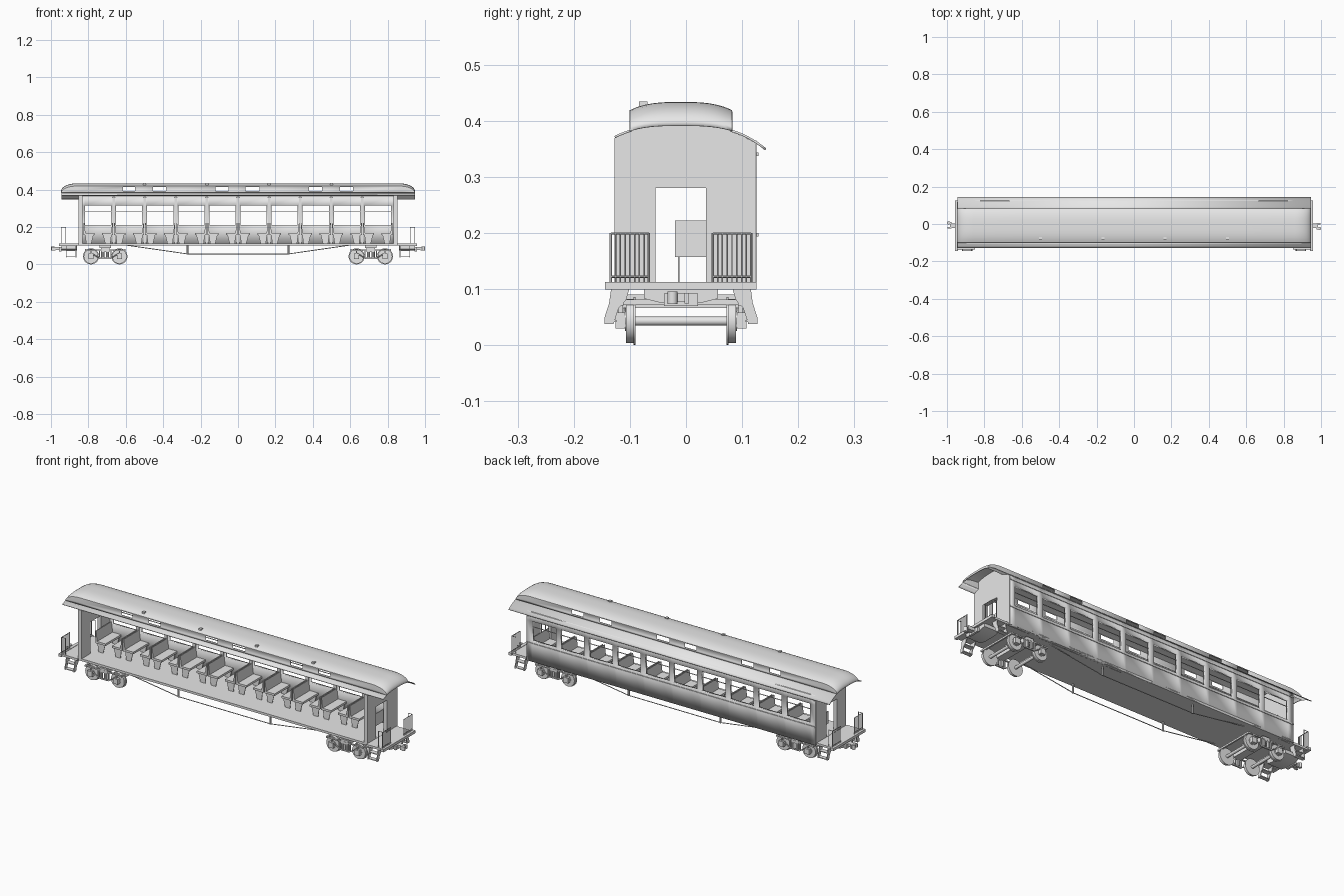
import bpy, bmesh, math
from mathutils import Vector

if "Cube" in bpy.data.objects:
    bpy.data.objects.remove(bpy.data.objects["Cube"])

C = -0.009                      # centreline of the car in y
grey = bpy.data.materials.new("plain grey")
grey.diffuse_color = (0.8, 0.8, 0.8, 1)
grey.use_nodes = True
grey.node_tree.nodes["Principled BSDF"].inputs["Base Color"].default_value = grey.diffuse_color


def finish(name, bm):
    bmesh.ops.recalc_face_normals(bm, faces=bm.faces)
    me = bpy.data.meshes.new(name)
    bm.to_mesh(me)
    bm.free()
    me.materials.append(grey)
    ob = bpy.data.objects.new(name, me)
    bpy.context.collection.objects.link(ob)
    return ob


def boxes(name, items):
    """Each item is (x0, x1, y0, y1, z0, z1)."""
    bm = bmesh.new()
    for x0, x1, y0, y1, z0, z1 in items:
        vs = bmesh.ops.create_cube(bm, size=1)["verts"]
        for v in vs:
            v.co = ((x0 + x1) / 2 + v.co.x * (x1 - x0), (y0 + y1) / 2 + v.co.y * (y1 - y0),
                    (z0 + z1) / 2 + v.co.z * (z1 - z0))
    return finish(name, bm)


def rods(name, items, n=8):
    """Each item is (start, end, radius)."""
    bm = bmesh.new()
    for a, b, r in items:
        a, b = Vector(a), Vector(b)
        vs = bmesh.ops.create_cone(bm, cap_ends=True, segments=n, radius1=r, radius2=r,
                                   depth=(b - a).length)["verts"]
        q = Vector((0, 0, 1)).rotation_difference(b - a)
        for v in vs:
            v.co = q @ v.co + (a + b) / 2
    return finish(name, bm)


def plates(name, outlines, axis):
    """Each outline is (points, start, end), pushed along x or y."""
    bm = bmesh.new()
    for pts, a, b in outlines:
        vs = [bm.verts.new((a, p, z) if axis == "x" else (p, a, z)) for p, z in pts]
        f = bm.faces.new(vs)
        ex = bmesh.ops.extrude_face_region(bm, geom=[f])["geom"]
        d = (b - a, 0, 0) if axis == "x" else (0, b - a, 0)
        bmesh.ops.translate(bm, vec=d, verts=[g for g in ex if isinstance(g, bmesh.types.BMVert)])
    return finish(name, bm)


def sheet(name, us, vs, point, thick, hole=lambda i, j: False):
    bm = bmesh.new()
    g = [[bm.verts.new(point(u, v)) for v in vs] for u in us]
    for i in range(len(us) - 1):
        for j in range(len(vs) - 1):
            if not hole(i, j):
                bm.faces.new((g[i][j], g[i + 1][j], g[i + 1][j + 1], g[i][j + 1]))
    ob = finish(name, bm)
    m = ob.modifiers.new("thickness", "SOLIDIFY")
    m.thickness, m.offset = thick, 0
    return ob


def low(d):
    return 0.391 - 12.2 * abs(d) ** 3


def high(d):
    return 0.432 - 0.014 * (abs(d) / 0.09) ** 3


# Roof: lower eaves
spread = lambda a, b, n: [a + (b - a) * k / n for k in range(n + 1)]
eave = lambda x, d: (x, C + d, low(d))
sheet("front_lower_roof", (-0.945, 0.945), spread(-0.118, -0.088, 3), eave, 0.004)
sheet("rear_lower_roof", (-0.945, 0.945), spread(0.088, 0.151, 6), eave, 0.004)

# Roof: raised centre with side lights and rounded-down ends
lights = [(-0.615, -0.55), (-0.455, -0.385), (-0.12, -0.05), (0.04, 0.115), (0.38, 0.45), (0.545, 0.615)]
curve = [0.86 + 0.085 * math.sin(k * math.pi / 16) for k in range(9)]
xs = sorted([-c for c in curve] + [e for w in lights for e in w] + curve)
rise = [0, 0.3, 0.92]
rows = [(-0.09, t) for t in rise] + [(d, 1) for d in spread(-0.09, 0.09, 14)] + [(0.09, t) for t in rise[::-1]]


def raised(x, row):
    d, t = row
    f = math.sqrt(max(0, 1 - (max(0, abs(x) - 0.86) / 0.085) ** 2))
    return (x, C + d, low(d) + t * f * (high(d) - low(d)))


starts = [w[0] for w in lights]
sheet("raised_roof", xs, rows, raised, 0.003,
      lambda i, j: xs[i] in starts and j in (1, len(rows) - 3))
boxes("roof_vents", [(x - .007, x + .007, C - .075, C - .06, 0.42, 0.434) for x in (-.5, -.166, .166, .5)])

# Rear wall with ten windows
P, W = 0.1663, 0.07
wx = sorted([-0.85, 0.85] + [(k - 4.5) * P + s * W for k in range(10) for s in (-1, 1)])
sheet("rear_wall", wx, (0.1, 0.21, 0.315, 0.365), lambda x, z: (x, 0.1185, z), 0.015,
      lambda i, j: j == 1 and i % 2 == 1)
boxes("wall_mouldings", [(-0.85, 0.85, 0.125, 0.129, z - .003, z + .003) for z in (0.197, 0.34)])
boxes("window_bars", [(-0.84, 0.84, 0.117, 0.12, 0.282, 0.285)])
boxes("wall_pillars", [(k * P - .007, k * P + .007, 0.106, 0.112, 0.112, 0.36) for k in range(-4, 5)])

# End walls with doorway
top = [(C + d, low(d) - .002) for d in (0.134, 0.11, 0.0905)] + \
      [(C + d, high(d) - .002) for d in spread(0.088, -0.088, 8)] + \
      [(C + d, low(d) - .002) for d in (-0.0905, -0.104, -0.118)]
door = [(-0.127, 0.1), (-0.054, 0.1), (-0.054, 0.28), (0.036, 0.28), (0.036, 0.1), (0.125, 0.1)]
plates("end_walls", [(door + top, s * 0.832, s * 0.852) for s in (-1, 1)], "x")

# Floor and platforms
boxes("floor", [(-0.852, 0.852, -0.127, 0.126, 0.1, 0.112)])
boxes("platforms", [(s * 0.85, s * 0.955, C - .127, C + .127, 0.1, 0.111) for s in (-1, 1)]
      + [(s * 0.94, s * 0.957, C - .135, C + .135, 0.099, 0.113) for s in (-1, 1)])
beam = [(C + a, z) for a, z in ((-.066, .104), (.066, .104), (.066, .083), (.034, .075), (-.034, .075), (-.066, .083))]
plates("end_beams", [(beam, s * 0.86, s * 0.945) for s in (-1, 1)], "x")

# Couplers
boxes("coupler_shanks", [(s * 0.93, s * 0.985, C - .012, C + .012, 0.077, 0.092) for s in (-1, 1)]
      + [(s * 0.945, s * 0.957, C - .03, C + .03, 0.07, 0.092) for s in (-1, 1)]
      + [(s * 0.975, s * 0.996, C + s * a, C + s * b, 0.074, 0.093) for s in (-1, 1) for a, b in ((-.02, -.01), (.006, .014))])
rods("coupler_knuckles", [((s * 0.991, C - s * .015, 0.073), (s * 0.991, C - s * .015, 0.096), 0.009) for s in (-1, 1)], 12)

# Platform railings
rail = []
for s in (-1, 1):
    for t in (-1, 1):
        a, b = C + t * 0.057, C + t * 0.125
        for k in range(9):
            y = a + (b - a) * k / 8
            rail.append(((s * .945, y, .11), (s * .945, y, .2), 0.0022 if k % 8 == 0 else 0.0013))
        rail += [((s * .945, a, z), (s * .945, b, z), 0.0018) for z in (0.199, 0.122)]
        rail += [((s * .945, b, .199), (s * .922, b, .199), 0.0015), ((s * .922, b, .11), (s * .922, b, .2), 0.0018)]
rods("platform_railings", rail, 6)

# Steps
side = ((.124, .104), (.092, .1), (.098, .08), (.111, .066), (.12, .038), (.136, .038), (.136, .05), (.128, .075))
strings, treads = [], []
for s in (-1, 1):
    for t in (-1, 1):
        pts = [(C + t * a, z) for a, z in side]
        strings += [(pts, s * x, s * (x + .004)) for x in (0.864, 0.916)]
        treads += [(s * .865, s * .918, C + t * a, C + t * b, z, z + .004) for a, b, z in ((.115, .136, .041), (.102, .127, .071))]
plates("step_sides", strings, "x")
boxes("step_treads", treads)

# Back-to-back benches, with single ones at the end walls
y0, y1 = -0.02, 0.11
cushions, backs, legs = [], [], []
for k in range(-5, 6):
    for s in (-1, 1):
        x = k * P
        if abs(k) == 5:
            if s * k > 0:
                continue
            x = -s * 0.826
        else:
            x += s * 0.003
        cushions.append((x, x + s * .06, y0, y1, 0.157, 0.168))
        backs.append(([(x, .157), (x + s * .012, .157), (x + s * .004, .222), (x, .222)], y0, y1))
        legs += [([(x + s * .014, .112), (x + s * .042, .112), (x + s * .054, .158), (x + s * .008, .158)], y, y + .003)
                 for y in (-.0145, 0.104)]
boxes("bench_cushions", cushions)
plates("bench_backs", backs, "y")
plates("bench_legs", legs, "y")

# Underfloor truss rods and posts
truss = []
for t in (-1, 1):
    y = C + t * 0.105
    path = [(-.59, y, .102), (-.27, y, .056), (.27, y, .056), (.59, y, .102)]
    truss += [(path[i], path[i + 1], 0.0022) for i in range(3)]
    truss += [((x, y, .054), (x, y, .102), 0.005) for x in (-.27, .27)]
rods("truss_rods", truss)

# Bogies: wheels, axles, side frames, springs and cross beams
wheels, axles, frames, springs = [], [], [], []
for b in (-0.71, 0.71):
    for x in (b - .076, b + .076):
        axles.append(((x, C - .11, .043), (x, C + .11, .043), 0.008))
        for t in (-1, 1):
            w = lambda d, z=.043: (x, C + t * d, z)
            wheels += [(w(.081), w(.085), .043), (w(.083), w(.098), .039), (w(.097), w(.1), .018)]
            frames.append((x - .014, x + .014, C + t * .1, C + t * .117, .03, .058))
    for t in (-1, 1):
        a, c = sorted((C + t * .103, C + t * .111))
        frames += [(b - .105, b + .105, a, c, .074, .08), (b - .03, b + .03, a, c, .03, .036)]
        frames += [(b + k - .003, b + k + .003, a, c, .033, .08) for k in (-.03, .03, -.076, .076)]
        springs += [((b + k, C + t * .107, .036), (b + k, C + t * .107, .066), .009) for k in (-.013, .013)]
        truss_y = C + t * .107
        springs += [((b + s * .03, truss_y, .034), (b + s * .076, truss_y, .06), .003) for s in (-1, 1)]
    frames += [(b - .022, b + .022, C - .11, C + .11, .066, .09), (b - .03, b + .03, C - .03, C + .03, .088, .102)]
    frames += [(b + k - .004, b + k + .004, C - .111, C + .111, .072, .081) for k in (-.105, .105)]
rods("wheels", wheels, 24)
rods("axles", axles, 12)
boxes("bogie_frames", frames)
rods("bogie_springs", springs, 10)

# Smooth the rounded parts, keep edges sharp
for ob in bpy.context.scene.objects:
    ob.select_set(True)
    bpy.context.view_layer.objects.active = ob
bpy.ops.object.shade_smooth_by_angle(angle=math.radians(35))
